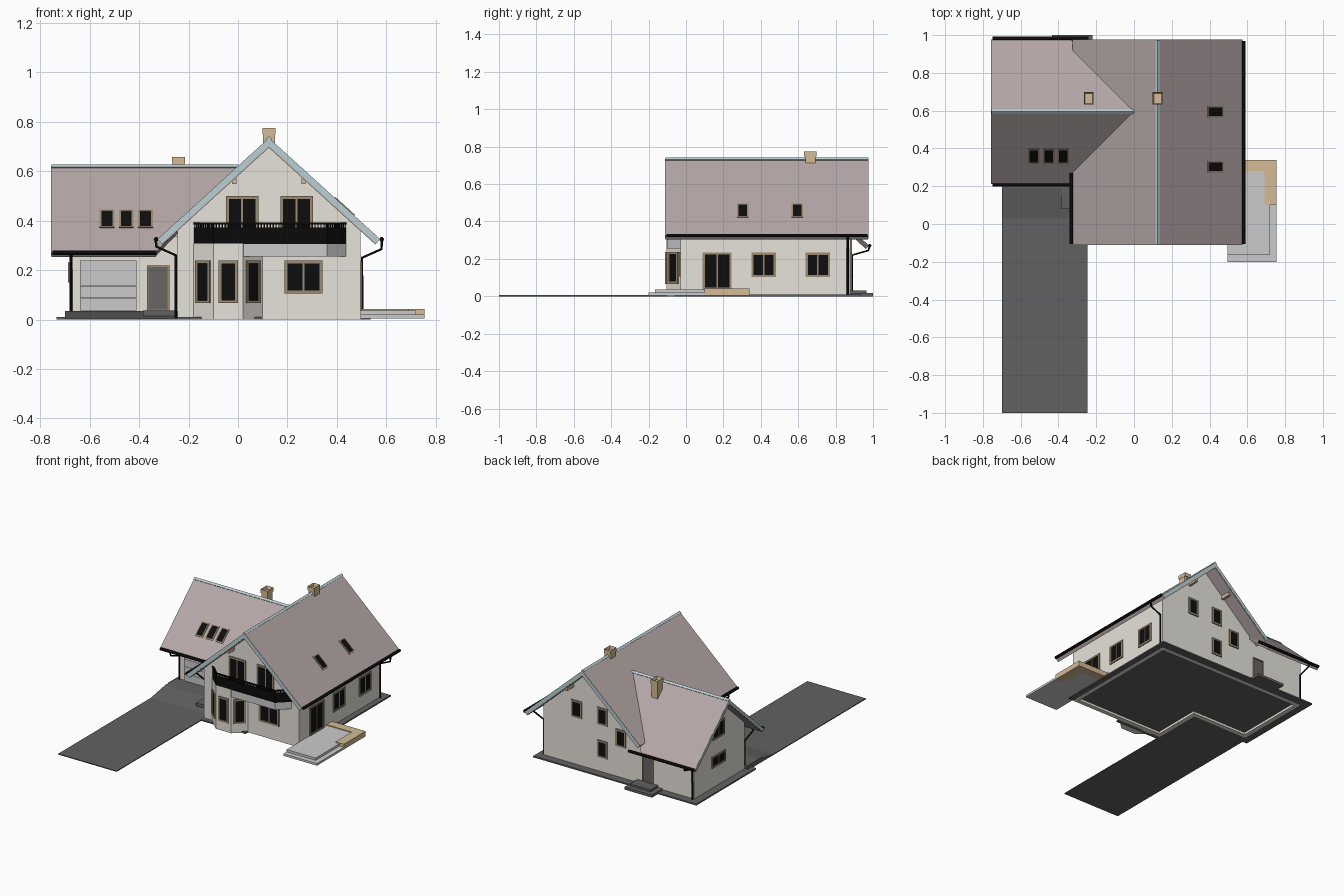
import bpy, bmesh
from mathutils import Vector, Matrix

if "Cube" in bpy.data.objects:
    bpy.data.objects.remove(bpy.data.objects["Cube"])

def mat(name, r, g, b):
    m = bpy.data.materials.new(name)
    m.diffuse_color = (r, g, b, 1)
    m.use_nodes = True
    m.node_tree.nodes["Principled BSDF"].inputs["Base Color"].default_value = m.diffuse_color
    return m

WALL = mat("plaster", .80, .77, .71)
ROOF = mat("roof_tile", .46, .385, .385)
TRIM = mat("trim_blue", .50, .63, .67)
BLACK = mat("black_metal", .003, .003, .003)
GLASS = mat("dark_glass", .004, .004, .004)
WOOD = mat("wood_frame", .33, .26, .17)
TAN = mat("tan_stone", .66, .50, .30)
DARK = mat("asphalt", .12, .12, .12)
GREY = mat("concrete", .52, .52, .52)
DOOR = mat("door_grey", .14, .13, .12)

def finish(name, bm, m):
    bmesh.ops.recalc_face_normals(bm, faces=bm.faces)
    me = bpy.data.meshes.new(name)
    bm.to_mesh(me)
    bm.free()
    me.materials.append(m)
    ob = bpy.data.objects.new(name, me)
    bpy.context.collection.objects.link(ob)
    return ob

def add_box(bm, lo, hi, M=Matrix()):
    lo, hi = Vector(lo), Vector(hi)
    S = Matrix.Diagonal((*(hi - lo), 1))
    bmesh.ops.create_cube(bm, size=1, matrix=M @ Matrix.Translation((lo + hi) / 2) @ S)

def box(name, lo, hi, m):
    bm = bmesh.new()
    add_box(bm, lo, hi)
    return finish(name, bm, m)

def prism(name, pts, axis, a, b, m):
    """Extrude a 2D outline along an axis; a and b may be functions of the 2D point."""
    def place(p, t):
        t = t(p) if callable(t) else t
        return {"x": (t, p[0], p[1]), "y": (p[0], t, p[1]), "z": (p[0], p[1], t)}[axis]
    bm = bmesh.new()
    A = [bm.verts.new(place(p, a)) for p in pts]
    B = [bm.verts.new(place(p, b)) for p in pts]
    bm.faces.new(A)
    bm.faces.new(B[::-1])
    n = len(pts)
    for i in range(n):
        j = (i + 1) % n
        bm.faces.new((A[i], B[i], B[j], A[j]))
    return finish(name, bm, m)

def tube(name, pts, r=.006, m=BLACK):
    c = bpy.data.curves.new(name, "CURVE")
    c.dimensions = "3D"
    c.bevel_depth, c.bevel_resolution, c.use_fill_caps = r, 1, True
    s = c.splines.new("POLY")
    s.points.add(len(pts) - 1)
    for q, p in zip(s.points, pts):
        q.co = (*p, 1)
    c.materials.append(m)
    bpy.context.collection.objects.link(bpy.data.objects.new(name, c))

def frame_matrix(o, u, v):
    u, v = Vector(u).normalized(), Vector(v).normalized()
    M = Matrix((u, v, u.cross(v))).transposed().to_4x4()
    M.translation = o
    return M

def window(name, o, u, w, h, panes=1, v=(0, 0, 1), fill=GLASS, t=.012, d=.007):
    """Framed opening centred at o; u runs along the wall, v up it, d is how far the frame stands out."""
    M = frame_matrix(o, u, v)
    bm = bmesh.new()
    for s in (-1, 1):
        x, y = s * (w - t) / 2, s * (h - t) / 2
        add_box(bm, (x - t / 2, -h / 2, -.01), (x + t / 2, h / 2, d), M)
        add_box(bm, (-w / 2 + t, y - t / 2, -.01), (w / 2 - t, y + t / 2, d), M)
    for i in range(1, panes):
        x = -w / 2 + w * i / panes
        add_box(bm, (x - .004, -h / 2 + t, -.01), (x + .004, h / 2 - t, d - .002), M)
    finish(name + "_frame", bm, WOOD)
    bm = bmesh.new()
    add_box(bm, (-w / 2 + t / 2, -h / 2 + t / 2, -.01), (w / 2 - t / 2, h / 2 - t / 2, .002), M)
    finish(name + "_pane", bm, fill)

K = .91                          # slope shared by both roofs
RX, RZ, RW = .125, .735, .45     # main ridge x, height, half width
WY, WZ, WW = .595, .62, .383     # wing ridge y, height, half width

def gable(c, z, hw, base):
    e = z - hw * K
    return [(c - hw, base), (c + hw, base), (c + hw, e), (c, z), (c - hw, e)]

def chevron(c, z, hw, t):
    """Roof section with eaves cut square to the slope."""
    e, d = z - hw * K, t * K / (1 + K * K)
    lo = z - t - (hw - d) * K
    return [(c - hw, e), (c, z), (c + hw, e), (c + hw - d, lo), (c, z - t), (c - hw + d, lo)]

# walls above a raised floor, with a plinth ring below
F = .022
prism("main_walls", gable(RX, RZ - .035, .37, F), "y", -.03, .88, WALL)
prism("wing_walls", gable(.6, WZ - .03, .28, F), "x", -.68, -.2, WALL)
plinth = [(-.245, -.03, .495, 0), (.465, 0, .495, .88), (-.68, .85, .465, .88),
          (-.245, 0, -.215, .35), (-.68, .32, -.245, .35), (-.68, .35, -.65, .85)]
for i, (x0, y0, x1, y1) in enumerate(plinth):
    box(f"plinth_{i}", (x0, y0, 0), (x1, y1, F), WALL)
box("floor_main", (-.22, -.005, F - .006), (.47, .855, F + .001), DARK)
box("floor_wing", (-.655, .345, F - .006), (-.22, .855, F + .001), DARK)

# ground apron strips
for i, (x0, y0, x1, y1) in enumerate([(-.245, -.06, .10, -.03), (.495, -.03, .535, .88),
                                      (-.735, .88, .535, .935), (-.735, .27, -.68, .88)]):
    box(f"apron_{i}", (x0, y0, 0), (x1, y1, .01), DARK)

# roofs; the wing is mitred into the main slope
valley = lambda p: max(RX - (RZ - p[1]) / K + .02, -.335)
prism("main_roof", chevron(RX, RZ, RW, .04), "y", -.109, .974, ROOF)
prism("wing_roof", chevron(WY, WZ, WW, .033), "x", -.754, valley, ROOF)
for i, (a, b) in enumerate([(-.111, -.095), (.96, .976)]):
    prism(f"main_verge_{i}", chevron(RX, RZ - .001, RW - .001, .032), "y", a, b, TRIM)
prism("wing_verge", chevron(WY, WZ - .001, WW - .001, .028), "x", -.756, -.742, TRIM)
prism("main_ridge_cap", chevron(RX, RZ + .007, .012, .012), "y", -.11, .975, TRIM)
prism("wing_ridge_cap", chevron(WY, WZ + .007, .012, .012), "x", -.755, 0, TRIM)

# purlin ends under the overhangs
for i, x in enumerate((-.015, .265)):
    for j, (a, b) in enumerate([(-.09, 0), (.85, .955)]):
        box(f"purlin_{i}_{j}", (x - .009, a, .548), (x + .009, b, .572), TAN)

# gutters and downpipes
ze, zw = RZ - RW * K - .001, WZ - WW * K - .001
tube("gutter_right", [(.581, -.105, ze), (.581, .97, ze)], .010)
tube("gutter_left", [(-.331, -.105, ze), (-.331, .27, ze)], .010)
tube("gutter_wing_front", [(-.75, .208, zw), (-.33, .208, zw)], .010)
tube("gutter_wing_back", [(-.75, .982, zw), (-.24, .982, zw)], .010)
tube("downpipe_right", [(.583, .865, ze), (.58, .865, .285), (.502, .865, .25), (.502, .865, 0)])
tube("downpipe_left", [(-.333, 0, ze), (-.33, 0, .295), (-.252, 0, .26), (-.252, 0, 0)])
tube("downpipe_wing_front", [(-.675, .208, zw), (-.675, .215, .24), (-.675, .312, .2), (-.675, .312, .02)])
tube("downpipe_wing_back", [(-.672, .982, zw), (-.672, .975, .245), (-.672, .888, .22), (-.672, .888, 0)])

# bay, balcony slab
prism("bay", [(-.18, -.02), (-.18, -.03), (-.10, -.104), (.02, -.104), (.10, -.03), (.10, -.02)],
      "z", 0, .307, WALL)
edge = [(-.178, -.03), (-.10, -.102), (.36, -.102), (.437, -.03)]
prism("balcony_slab", edge, "z", .255, .306, GREY)

# balcony railing: solid panel, pickets and handrail
bm = bmesh.new()
for p, q in zip(edge, edge[1:]):
    d = Vector((q[0] - p[0], q[1] - p[1], 0))
    M, L = frame_matrix((*p, 0), d, (0, 0, 1)), d.length
    add_box(bm, (0, .305, -.008), (L, .372, .001), M)
    add_box(bm, (0, .384, -.009), (L, .392, .002), M)
    n = round(L / .012)
    for i in range(n + 1):
        x = L * i / n
        add_box(bm, (x - .0025, .37, -.006), (x + .0025, .386, -.001), M)
finish("balcony_railing", bm, BLACK)

# front windows
X, Y = Vector((1, 0, 0)), Vector((0, 1, 0))
window("balcony_door_left", (.017, -.03, .405), X, .132, .19, 2)
window("balcony_door_right", (.237, -.03, .405), X, .132, .19, 2)
window("front_window", (.265, -.03, .172), X, .155, .132, 2)
window("bay_window_front", (-.04, -.104, .152), X, .078, .172)
window("bay_window_left", (-.14, -.067, .152), (.08, -.074, 0), .078, .172)
window("bay_window_right", (.06, -.067, .152), (.08, .074, 0), .078, .172)

# right side windows
window("terrace_door", (.495, .167, .135), Y, .155, .2, 2)
for i, y in enumerate((.415, .705)):
    window(f"side_window_{i}", (.495, y, .168), Y, .13, .132, 2)

# back windows and door
for i, (x, z) in enumerate([(.234, .40), (.034, .40), (.034, .17), (-.11, .285)]):
    window(f"back_window_{i}", (x, .88, z), -X, .08, .12)
window("back_door", (-.32, .88, .12), -X, .085, .18, fill=DOOR, t=.006)
box("back_step_low", (-.435, .88, 0), (-.22, 1, .018), DARK)
box("back_step_high", (-.40, .88, .018), (-.24, .965, .032), DARK)

# left gable windows
window("gable_window_upper", (-.68, .61, .40), -Y, .13, .115, 2)
window("gable_window_lower", (-.68, .61, .19), -Y, .15, .08, 2)

# skylights
for i, y in enumerate((.303, .595)):
    x = .43
    window(f"skylight_main_{i}", (x, y, RZ - (x - RX) * K), Y, .06, .11, v=(-1, 0, K), t=.008, d=.004)
for i, x in enumerate((-.53, -.452, -.374)):
    y = .36
    window(f"skylight_wing_{i}", (x, y, WZ - (WY - y) * K), X, .06, .105, v=(0, 1, K), t=.008, d=.004)

# garage door in slats, entrance door
for i in range(4):
    box(f"garage_slat_{i}", (-.64, .312, .036 + i * .051), (-.41, .33, .0855 + i * .051), GREY)
window("entrance_door", (-.323, .32, .127), X, .09, .185, fill=DOOR, t=.007)

# driveway, ramp and entrance pad
box("driveway", (-.70, -1, 0), (-.245, .03, .006), DARK)
prism("driveway_ramp", [(.03, 0), (.03, .006), (.19, .035), (.32, .035), (.32, 0)], "x", -.70, -.245, DARK)
box("entrance_pad", (-.385, .08, .001), (-.246, .319, .037), DARK)

# terrace with low tan border
box("terrace_step", (.495, -.20, .005), (.755, .10, .02), GREY)
box("terrace_slab", (.495, -.165, .006), (.72, .10, .036), GREY)
box("terrace_inner", (.495, .10, .005), (.69, .28, .036), GREY)
box("terrace_border_side", (.69, .10, .005), (.755, .34, .042), TAN)
box("terrace_border_back", (.495, .28, .005), (.69, .34, .042), TAN)

# chimneys with hollow tops
for i, (x, zb, zt) in enumerate([(.125, .6, .775), (-.24, .5, .658)]):
    box(f"chimney_{i}", (x - .024, .638, zb), (x + .024, .692, zt - .025), TAN)
    bm = bmesh.new()
    add_box(bm, (x - .026, .632, zt - .027), (x + .026, .698, zt))
    top = max(bm.faces, key=lambda f: f.calc_center_median().z)
    bmesh.ops.inset_region(bm, faces=[top], thickness=.009)
    bmesh.ops.translate(bm, verts=top.verts, vec=(0, 0, -.022))
    finish(f"chimney_cap_{i}", bm, TAN)
